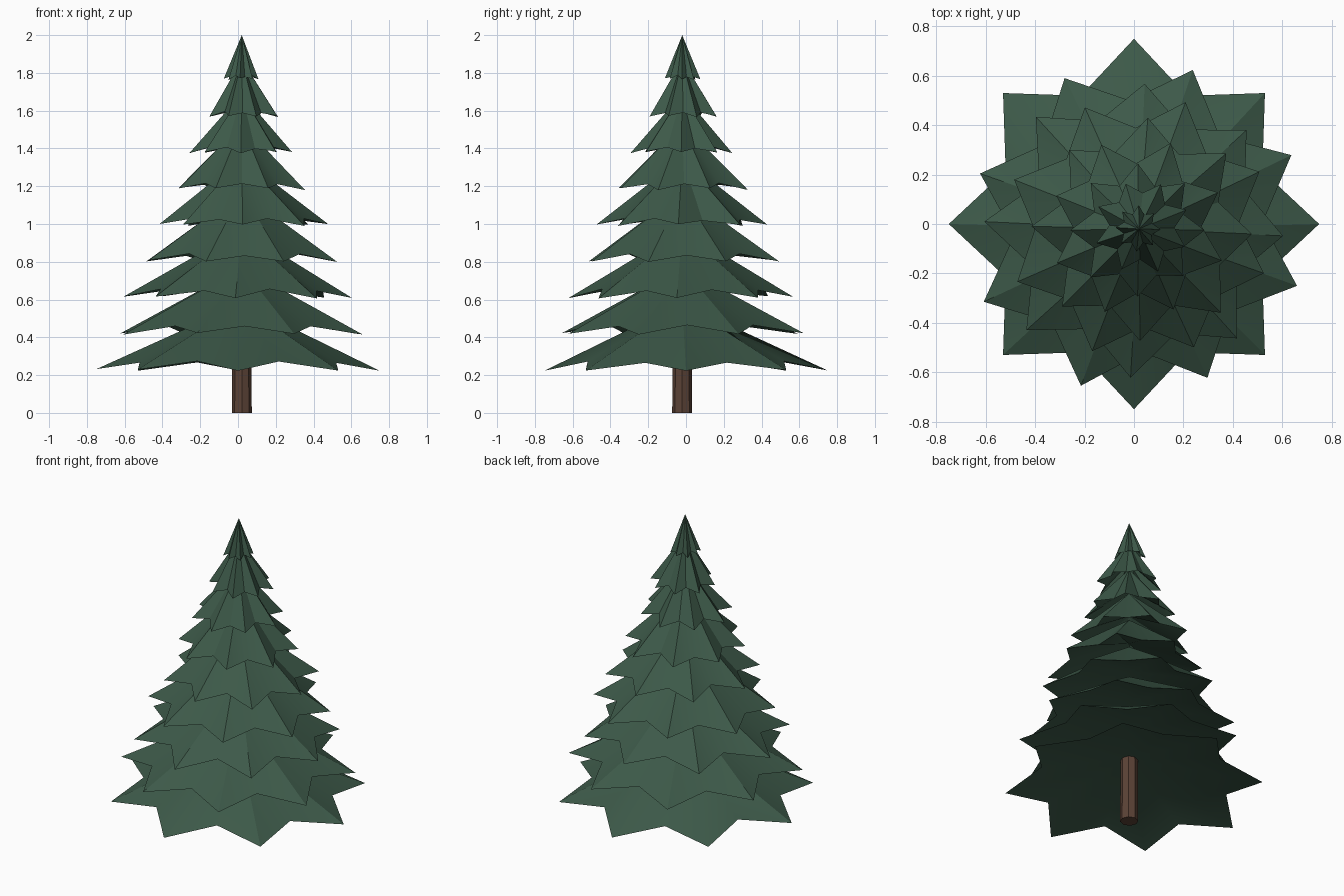
import bpy, bmesh, math, random

if "Cube" in bpy.data.objects:
    bpy.data.objects.remove(bpy.data.objects["Cube"])

random.seed(4)
APEX = (0.02, -0.02)      # trunk axis, slightly off centre
TIPS = 8                  # branch tips per tier


def material(name, rgb):
    m = bpy.data.materials.new(name)
    m.diffuse_color = (*rgb, 1)
    m.use_nodes = True
    m.node_tree.nodes["Principled BSDF"].inputs["Base Color"].default_value = m.diffuse_color
    return m


green = material("needle green", (0.046, 0.100, 0.066))
brown = material("bark brown", (0.105, 0.055, 0.037))


def finish(bm, name, mat, angle):
    bmesh.ops.recalc_face_normals(bm, faces=bm.faces[:])
    me = bpy.data.meshes.new(name)
    bm.to_mesh(me)
    bm.free()
    me.materials.append(mat)
    ob = bpy.data.objects.new(name, me)
    bpy.context.collection.objects.link(ob)
    bpy.ops.object.select_all(action='DESELECT')
    ob.select_set(True)
    bpy.context.view_layer.objects.active = ob
    bpy.ops.object.shade_smooth_by_angle(angle=math.radians(angle))


def tier(name, cx, cy, radius, z, top, valley, lift, turn, jitter):
    """Star-edged cone with a hollowed underside."""
    bm = bmesh.new()
    peak = bm.verts.new((*APEX, top))
    under = bm.verts.new((*APEX, z + 0.55 * (top - z)))
    ring = []
    for i in range(TIPS * 2):
        a = turn + math.pi * i / TIPS
        tip = i % 2 == 0
        r = radius * (1 if tip else valley) * (1 + random.uniform(-jitter, jitter))
        h = z + (0 if tip else lift) + random.uniform(-0.006, 0.006)
        ring.append(bm.verts.new((cx + r * math.cos(a), cy + r * math.sin(a), h)))
    for i, v in enumerate(ring):
        w = ring[(i + 1) % len(ring)]
        bm.faces.new((v, w, peak))
        bm.faces.new((w, v, under))
    finish(bm, name, green, 30)


# Foliage tiers: centre x, centre y, tip radius, tip z, peak z, valley ratio, valley lift
tiers = [
    (0.00, 0.00, 0.750, 0.228, 0.58, 0.75, 0.042),
    (0.01, -0.02, 0.680, 0.417, 0.77, 0.75, 0.043),
    (0.015, -0.02, 0.605, 0.612, 0.97, 0.75, 0.038),
    (0.02, -0.01, 0.540, 0.805, 1.17, 0.76, 0.032),
    (0.04, -0.025, 0.445, 0.995, 1.35, 0.74, 0.028),
    (0.015, -0.015, 0.365, 1.185, 1.53, 0.73, 0.026),
    (0.015, -0.025, 0.265, 1.38, 1.69, 0.73, 0.022),
    (0.03, -0.01, 0.190, 1.57, 1.87, 0.70, 0.020),
    (0.015, -0.018, 0.092, 1.768, 2.00, 0.66, 0.015),
]
for n, (cx, cy, r, z, top, valley, lift) in enumerate(tiers):
    turn = (n % 2) * math.pi / TIPS + (random.uniform(-0.06, 0.06) if n else 0)
    tier(f"foliage_tier_{n + 1}", cx, cy, r, z, top, valley, lift, turn,
         0.0 if n == 0 else 0.03)

# Trunk: eight-sided post
bm = bmesh.new()
bmesh.ops.create_cone(bm, cap_ends=True, segments=8, radius1=0.053,
                      radius2=0.050, depth=0.5)
bmesh.ops.translate(bm, vec=(*APEX, 0.25), verts=bm.verts[:])
finish(bm, "trunk", brown, 20)
